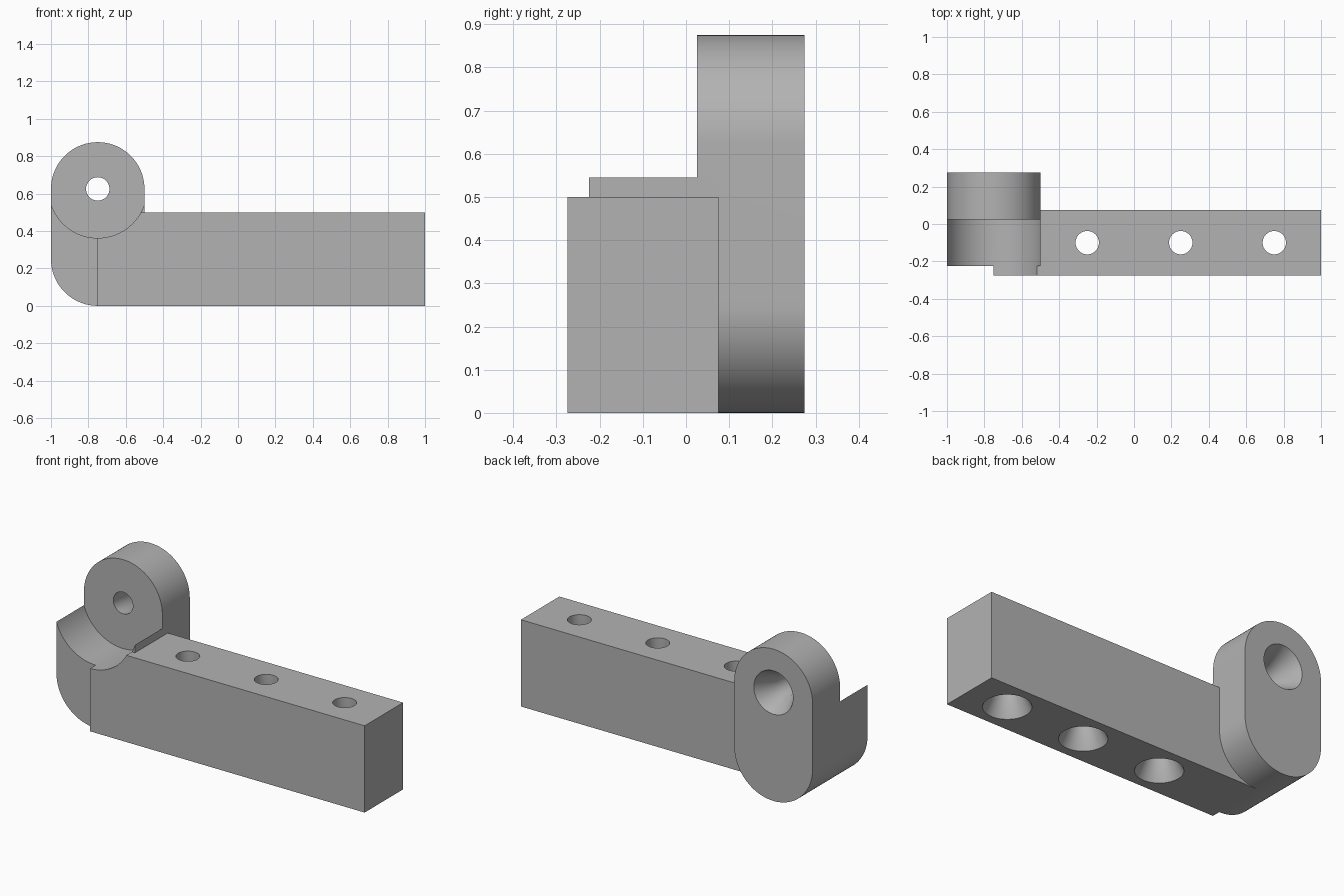
import bpy, bmesh, math
from mathutils import Matrix, Vector

cube = bpy.data.objects.get("Cube")
if cube:
    bpy.data.objects.remove(cube, do_unlink=True)

grey = bpy.data.materials.new("plain grey")
grey.use_nodes = True
COLOUR = (0.45, 0.45, 0.45, 1)
grey.diffuse_color = COLOUR
grey.node_tree.nodes["Principled BSDF"].inputs["Base Color"].default_value = COLOUR

RADIUS = 0.25           # knuckle outer radius
PIVOT_X, PIVOT_Z = -0.75, 0.625
HOLE, SINK = 0.0625, 0.125


def make_object(name, bm):
    bmesh.ops.recalc_face_normals(bm, faces=bm.faces)
    mesh = bpy.data.meshes.new(name)
    bm.to_mesh(mesh)
    bm.free()
    mesh.materials.append(grey)
    obj = bpy.data.objects.new(name, mesh)
    bpy.context.collection.objects.link(obj)
    return obj


def extrude_profile(name, points, y0, y1):
    """Solid from an x-z outline swept along y."""
    bm = bmesh.new()
    face = bm.faces.new([bm.verts.new((x, y0, z)) for x, z in points])
    swept = bmesh.ops.extrude_face_region(bm, geom=[face])["geom"]
    verts = [v for v in swept if isinstance(v, bmesh.types.BMVert)]
    bmesh.ops.translate(bm, verts=verts, vec=(0, y1 - y0, 0))
    return make_object(name, bm)


def arc(cx, cz, r, start, end, steps):
    angles = [math.radians(start + (end - start) * i / steps) for i in range(steps + 1)]
    return [(cx + r * math.cos(a), cz + r * math.sin(a)) for a in angles]


def countersunk_drill(name, origin, direction, length):
    """Stepped cutter: wide mouth at origin, tapering to a straight bore."""
    bm = bmesh.new()
    lip = 0.02
    outline = [(0, -lip), (SINK, -lip), (SINK, 0), (HOLE, SINK), (HOLE, length), (0, length)]
    verts = [bm.verts.new((r, 0, h)) for r, h in outline]
    edges = [bm.edges.new(pair) for pair in zip(verts, verts[1:])]
    bmesh.ops.spin(bm, geom=verts + edges, axis=(0, 0, 1), cent=(0, 0, 0),
                   angle=math.tau, steps=64)
    bmesh.ops.remove_doubles(bm, verts=bm.verts, dist=0.0001)
    turn = Vector((0, 0, 1)).rotation_difference(Vector(direction)).to_matrix().to_4x4()
    bm.transform(Matrix.Translation(origin) @ turn)
    return make_object(name, bm)


def combine(target, other, operation):
    mod = target.modifiers.new(operation.lower(), 'BOOLEAN')
    mod.operation = operation
    mod.solver = 'EXACT'
    mod.object = other
    bpy.context.view_layer.objects.active = target
    bpy.ops.object.modifier_apply(modifier=mod.name)
    bpy.data.objects.remove(other, do_unlink=True)


# Straight bar
bar = extrude_profile("hinge_arm", [(PIVOT_X, 0), (1, 0), (1, 0.5), (PIVOT_X, 0.5)],
                      -0.275, 0.075)

# Upright knuckle with rounded ends
outline = (arc(PIVOT_X, PIVOT_Z, RADIUS, 0, 180, 48)
           + arc(PIVOT_X, RADIUS, RADIUS, 180, 360, 48))
combine(bar, extrude_profile("knuckle", outline, -0.225, 0.275), 'UNION')

# Round clearance pocket in front of the knuckle eye
pocket = arc(PIVOT_X, PIVOT_Z, 0.2625, 0, 360, 96)[:-1]
combine(bar, extrude_profile("pocket_cutter", pocket, -0.4, 0.025), 'DIFFERENCE')

# Countersunk pivot hole, opening at the back
combine(bar, countersunk_drill("pivot_drill", (PIVOT_X, 0.275, PIVOT_Z), (0, -1, 0), 0.4),
        'DIFFERENCE')

# Three countersunk screw holes, opening underneath
for x in (-0.25, 0.25, 0.75):
    combine(bar, countersunk_drill("screw_drill", (x, -0.1, 0), (0, 0, 1), 0.6), 'DIFFERENCE')

bpy.ops.object.select_all(action='DESELECT')
bar.select_set(True)
bpy.context.view_layer.objects.active = bar
bpy.ops.object.shade_smooth_by_angle(angle=math.radians(30))
